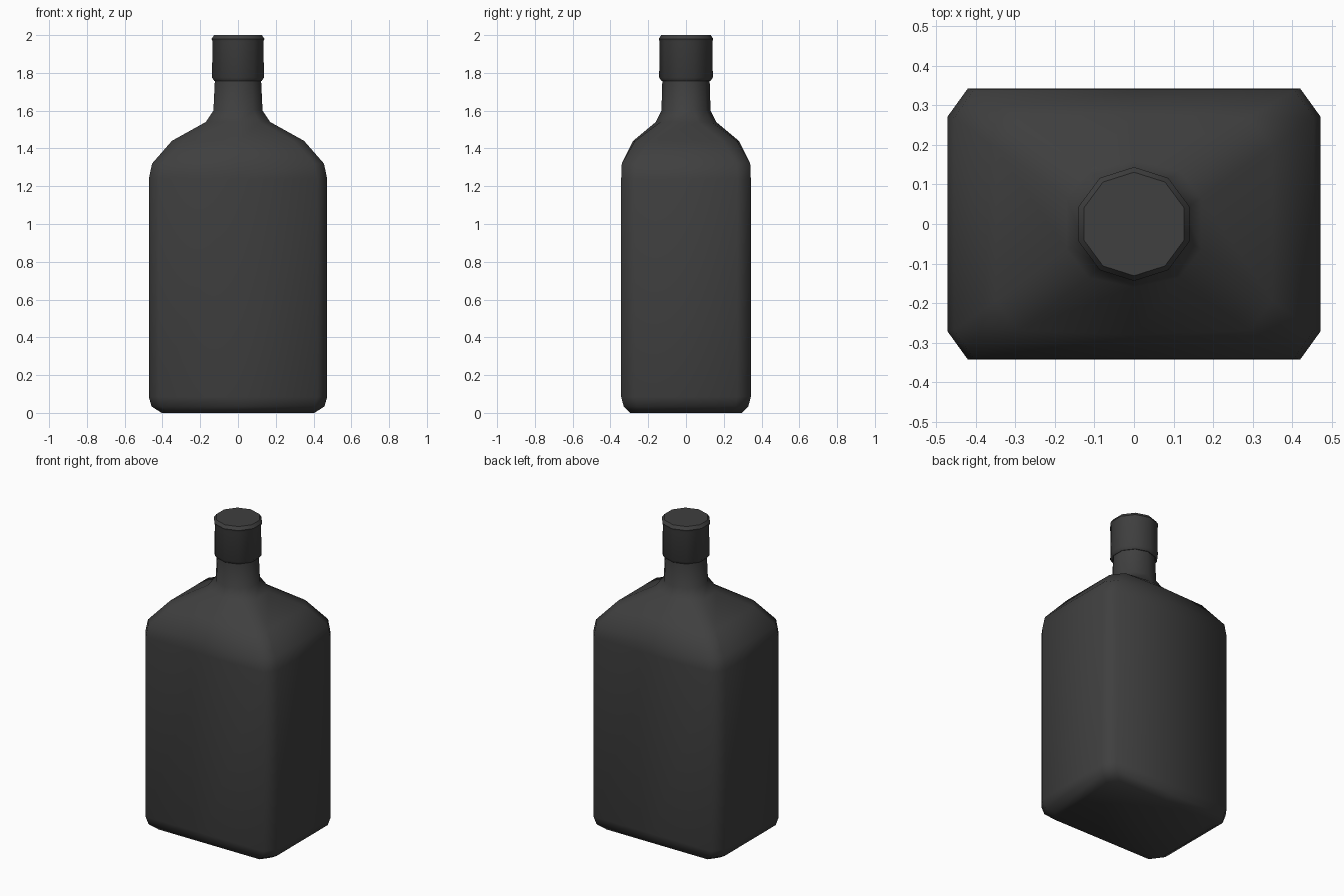
import bpy, bmesh, math

cube = bpy.data.objects.get("Cube")
if cube:
    bpy.data.objects.remove(cube, do_unlink=True)

SIDES = 10

dark = bpy.data.materials.new("dark_grey")
dark.use_nodes = True
colour = (0.05, 0.05, 0.05, 1)
dark.diffuse_color = colour
bsdf = next(n for n in dark.node_tree.nodes if n.type == 'BSDF_PRINCIPLED')
bsdf.inputs["Base Color"].default_value = colour


def section(hx, hy, z, roundness):
    """Ten-point ring: chamfered rectangle blended towards a decagon."""
    ring = []
    for i in range(SIDES):
        a = math.pi / 2 + math.tau * i / SIDES
        c, s = math.cos(a), math.sin(a)
        # chamfered rectangle point matching this decagon corner
        if abs(c) < 0.1:
            bx, by = 0, 1
        elif abs(c) < 0.8:
            bx, by = 0.89, 1
        else:
            bx, by = 1, 0.79
        bx, by = math.copysign(bx, c), math.copysign(by, s)
        cx = c / math.cos(math.pi / SIDES)
        ring.append((hx * (bx + (cx - bx) * roundness),
                     hy * (by + (s - by) * roundness), z))
    return ring


def loft(name, rings, angle):
    bm = bmesh.new()
    loops = [[bm.verts.new(p) for p in section(*r)] for r in rings]
    for a, b in zip(loops, loops[1:]):
        for i in range(SIDES):
            j = (i + 1) % SIDES
            bm.faces.new((a[i], a[j], b[j], b[i]))
    bm.faces.new(loops[0][::-1])
    bm.faces.new(loops[-1])
    bmesh.ops.recalc_face_normals(bm, faces=bm.faces)
    mesh = bpy.data.meshes.new(name)
    bm.to_mesh(mesh)
    bm.free()
    mesh.materials.append(dark)
    obj = bpy.data.objects.new(name, mesh)
    bpy.context.collection.objects.link(obj)
    bpy.ops.object.select_all(action='DESELECT')
    obj.select_set(True)
    bpy.context.view_layer.objects.active = obj
    bpy.ops.object.shade_smooth_by_angle(angle=math.radians(angle))
    return obj


# Bottle: base, straight walls, sloping shoulders and neck
loft("bottle", [
    (0.405, 0.295, 0, 0),
    (0.458, 0.33, 0.035, 0),
    (0.472, 0.343, 0.085, 0),
    (0.472, 0.343, 1.24, 0),
    (0.455, 0.34, 1.32, 0),
    (0.35, 0.28, 1.44, 0.2),
    (0.17, 0.16, 1.54, 0.8),
    (0.13, 0.13, 1.6, 1),
    (0.122, 0.125, 1.77, 1),
], 80)

# Cap: bevelled at both rims
loft("cap", [
    (0.125, 0.13, 1.757, 1),
    (0.138, 0.142, 1.775, 1),
    (0.134, 0.14, 1.965, 1),
    (0.14, 0.144, 1.98, 1),
    (0.127, 0.131, 2, 1),
], 45)
